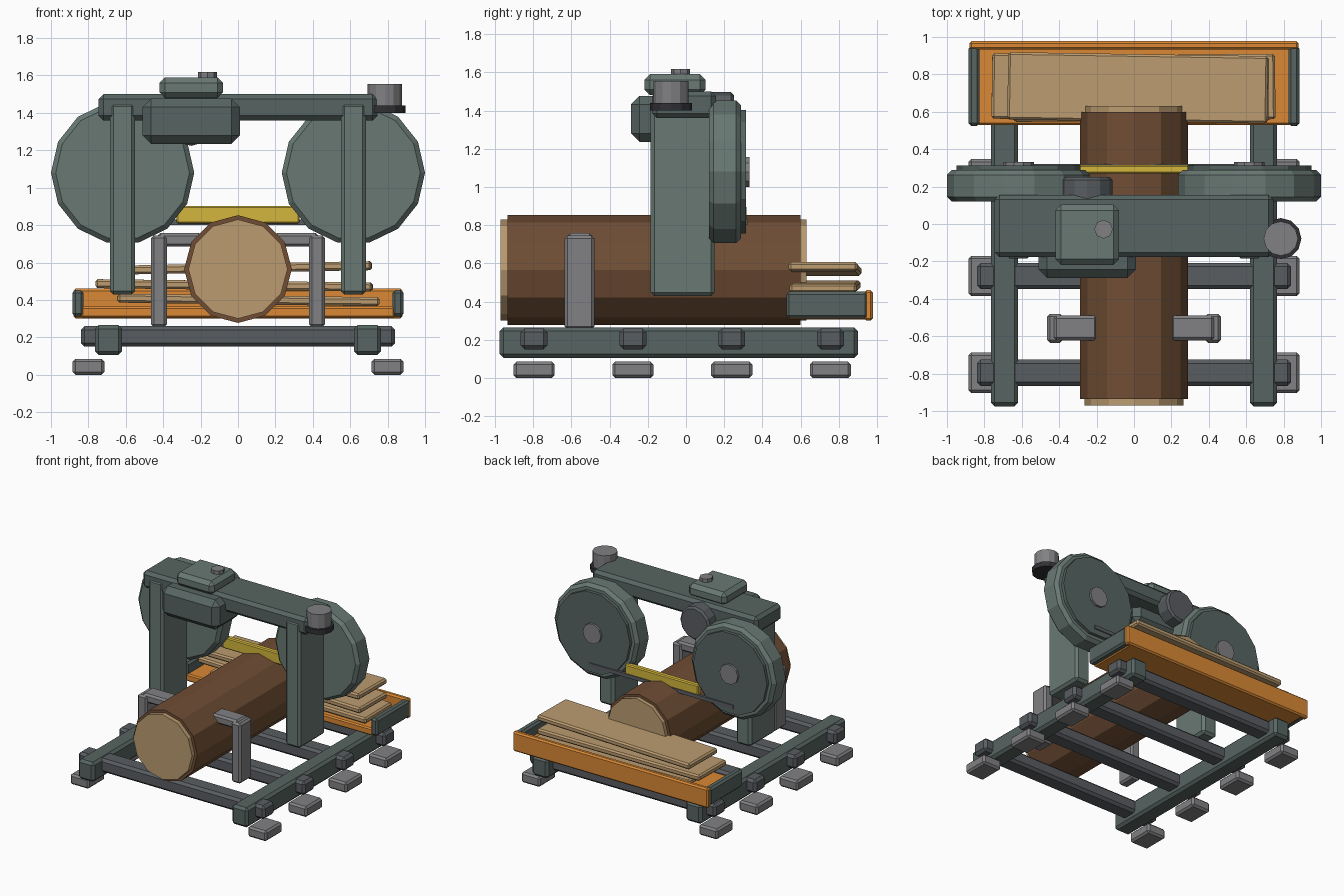
import bpy, math

if "Cube" in bpy.data.objects:
    bpy.data.objects.remove(bpy.data.objects["Cube"])


def mat(name, r, g, b):
    m = bpy.data.materials.new(name)
    m.diffuse_color = (r, g, b, 1)
    m.use_nodes = True
    m.node_tree.nodes["Principled BSDF"].inputs["Base Color"].default_value = m.diffuse_color
    return m


DARK = mat("dark_green", .095, .13, .122)
LIGHT = mat("light_green", .14, .19, .17)
STEEL = mat("steel", .10, .11, .12)
GREY = mat("grey", .22, .22, .23)
BLACK = mat("black", .03, .03, .035)
BARK = mat("bark", .16, .075, .035)
WOOD = mat("wood", .50, .33, .16)
ORANGE = mat("orange", .70, .25, .035)
YELLOW = mat("yellow", .65, .47, .045)


def finish(o, name, material, bevel):
    o.name = name
    o.data.materials.append(material)
    if bevel:
        m = o.modifiers.new("chamfer", 'BEVEL')
        m.width = bevel
        m.segments = 1
        m.limit_method = 'ANGLE'
        m.angle_limit = math.radians(40)
    return o


def box(name, material, x, y, z, bevel=.015):
    """Chamfered box from (min, max) ranges."""
    bpy.ops.mesh.primitive_cube_add(size=1, location=[(a + b) / 2 for a, b in (x, y, z)])
    o = bpy.context.object
    o.scale = [b - a for a, b in (x, y, z)]
    bpy.ops.object.transform_apply(location=False, rotation=False, scale=True)
    return finish(o, name, material, bevel)


def pair(name, material, x, y, z, bevel=.015):
    """Box plus its mirror image across x = 0."""
    box("right_" + name, material, x, y, z, bevel)
    box("left_" + name, material, (-x[1], -x[0]), y, z, bevel)


def cyl(name, material, a, b, r, n, span, axis='y', bevel=0):
    """Prism along y (a, b = x, z) or along z (a, b = x, y), vertex on the x axis."""
    mid, depth = sum(span) / 2, span[1] - span[0]
    loc = (a, mid, b) if axis == 'y' else (a, b, mid)
    bpy.ops.mesh.primitive_cylinder_add(vertices=n, radius=r, depth=depth, location=loc)
    o = bpy.context.object
    o.rotation_euler = (math.pi / 2 if axis == 'y' else 0, 0, 0)
    # put a vertex on +x (the primitive starts on +y)
    for v in o.data.vertices:
        v.co.x, v.co.y = v.co.y, -v.co.x
    return finish(o, name, material, bevel)


# Bed frame: rails, cross beams, feet
pair("rail", DARK, (.62, .765), (-.975, .90), (.105, .265), .02)
for i in range(4):
    y = -.795 + i * .517
    box(f"cross_beam_{i}", STEEL, (-.84, .84), (y - .07, y + .07), (.15, .26), .02)
    pair(f"foot_{i}", GREY, (.715, .885), (y - .108, y + .108), (0, .085))

# Log clamps
pair("clamp_post", GREY, (.38, .465), (-.635, -.48), (.255, .745))
pair("clamp_arm", GREY, (.195, .43), (-.622, -.49), (.685, .758))

# Log with pale cut ends
cyl("log_bark", BARK, 0, .565, .288, 12, (-.935, .60))
cyl("log_core", WOOD, 0, .565, .265, 12, (-.97, .632))

# Saw head frame
pair("column", LIGHT, (.55, .685), (-.185, .15), (.428, 1.455), .02)
box("top_beam", DARK, (-.745, .745), (-.177, .156), (1.36, 1.50), .025)

# Band wheel housings
for side, x in (("left", -.617), ("right", .617)):
    cyl(side + "_wheel_housing", LIGHT, x, 1.08, .383, 14, (.12, .288), bevel=.025)
    cyl(side + "_wheel_cover", DARK, x, 1.08, .332, 14, (.28, .314))
    cyl(side + "_wheel_hub", GREY, x, 1.078, .082, 10, (.30, .332))

# Blade and guard
box("saw_blade", STEEL, (-.65, .65), (.30, .322), (.80, .83), 0)
box("blade_guard", YELLOW, (-.33, .33), (.27, .316), (.81, .903), .008)

# Engine, tank, pulley and filter
box("engine_block", DARK, (-.51, .01), (-.288, .04), (1.235, 1.477), .045)
box("fuel_tank", LIGHT, (-.42, -.08), (-.218, .103), (1.48, 1.59), .03)
cyl("tank_cap", GREY, -.163, -.028, .05, 8, (1.58, 1.618), 'z')
cyl("drive_pulley", STEEL, -.25, 1.36, .136, 12, (.12, .25), bevel=.015)
cyl("filter_base", BLACK, .785, -.078, .11, 12, (1.40, 1.44), 'z')
cyl("filter_can", GREY, .785, -.078, .092, 12, (1.43, 1.555), 'z')

# Output tray
box("tray_floor", ORANGE, (-.84, .84), (.53, .955), (.305, .365), .01)
box("tray_back", ORANGE, (-.88, .88), (.933, .978), (.30, .46), .012)
pair("tray_side", DARK, (.825, .885), (.525, .953), (.312, .452), .015)

# Loosely stacked planks: centre x, z, length, width, tilt, turn
planks = [(.055, .40, 1.40, .35, .8, .6),
          (-.02, .478, 1.48, .35, .7, -.8),
          (.02, .571, 1.39, .36, -1.0, -.9)]
for i, (x, z, length, width, tilt, turn) in enumerate(planks):
    o = box(f"plank_{i}", WOOD, (x - length / 2, x + length / 2),
            (.728 - width / 2, .728 + width / 2), (z - .024, z + .024), .012)
    o.rotation_euler = (0, math.radians(tilt), math.radians(turn))
